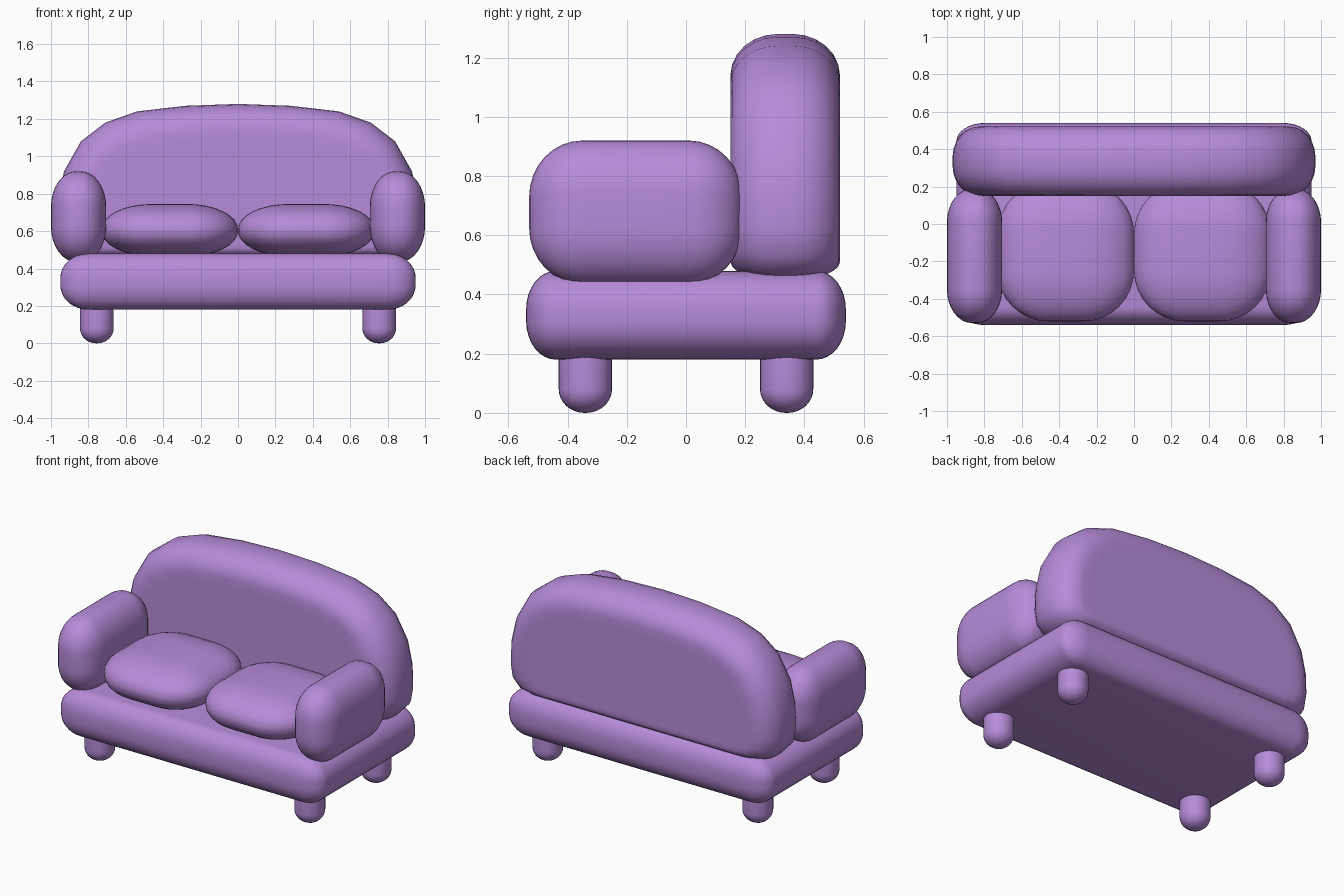
import bpy, bmesh, math
from mathutils import Vector

cube = bpy.data.objects.get("Cube")
if cube:
    bpy.data.objects.remove(cube, do_unlink=True)

fabric = bpy.data.materials.new("lilac_fabric")
fabric.use_nodes = True
LILAC = (0.47, 0.26, 0.70, 1)
fabric.diffuse_color = LILAC
for node in fabric.node_tree.nodes:
    if node.type == 'BSDF_PRINCIPLED':
        node.inputs["Base Color"].default_value = LILAC
        node.inputs["Roughness"].default_value = 0.8


def finish(name, bm):
    """Turn a bmesh into a smooth, coloured object."""
    bmesh.ops.recalc_face_normals(bm, faces=bm.faces[:])
    mesh = bpy.data.meshes.new(name)
    bm.to_mesh(mesh)
    bm.free()
    mesh.materials.append(fabric)
    for poly in mesh.polygons:
        poly.use_smooth = True
    obj = bpy.data.objects.new(name, mesh)
    bpy.context.collection.objects.link(obj)
    return obj


def soft_box(name, low, high, radii, cuts=8):
    """Box between two corners, rounded by a different radius on each axis."""
    low, high = Vector(low), Vector(high)
    centre, half = (low + high) / 2, (high - low) / 2
    bm = bmesh.new()
    bmesh.ops.create_cube(bm, size=2)
    bmesh.ops.subdivide_edges(bm, edges=bm.edges[:], cuts=cuts, use_grid_fill=True)
    gap = 1 / (cuts + 1)
    for v in bm.verts:
        sign = [math.copysign(1, c) for c in v.co]
        # the middle strip of each side becomes its flat part
        n = Vector([s * math.tan((abs(c) - gap) / (1 - gap) * math.pi / 4)
                    for s, c in zip(sign, v.co)]).normalized()
        v.co = [centre[i] + n[i] * radii[i] + sign[i] * (half[i] - radii[i])
                for i in range(3)]
    return finish(name, bm)


def padded_panel(name, outline, centre_y, half_depth, round_y, inset, pivot_z):
    """Outline in the xz plane, given depth and rounded front and back rims."""
    width = max(x for x, z in outline)
    height = max(z for x, z in outline) - pivot_z
    steps = 6
    side = [(half_depth - round_y * (1 - math.sin(a)), inset * (1 - math.cos(a)))
            for a in (math.pi / 2 * i / steps for i in range(steps + 1))]
    side.append((half_depth, inset * 1.4))
    rings = [(-y, s) for y, s in reversed(side)] + side
    bm = bmesh.new()
    loops = []
    for y, s in rings:
        loops.append([bm.verts.new((x * (1 - s / width), centre_y + y,
                                    pivot_z + (z - pivot_z) * (1 - s / height)))
                      for x, z in outline])
    count = len(outline)
    for a, b in zip(loops, loops[1:]):
        for i in range(count):
            j = (i + 1) % count
            bm.faces.new((a[i], a[j], b[j], b[i]))
    bm.faces.new(loops[0])
    bm.faces.new(loops[-1])
    return finish(name, bm)


# Base
soft_box("seat_base", (-0.95, -0.54, 0.18), (0.95, 0.54, 0.48), (0.15, 0.1, 0.13))

# Arched backrest
half_outline = [(0.80, 0.45), (0.90, 0.47), (0.955, 0.53), (0.97, 0.62), (0.965, 0.76),
                (0.93, 0.92), (0.84, 1.08), (0.71, 1.18), (0.54, 1.24), (0.28, 1.27)]
outline = half_outline + [(0, 1.28)] + [(-x, z) for x, z in reversed(half_outline)]
padded_panel("backrest", outline, 0.335, 0.185, 0.16, 0.14, 0.70)

# Arms, cushions and legs on both sides
for label, s in (("left", 1), ("right", -1)):
    def mirrored(name, x0, x1, y0, y1, z0, z1, radii):
        xs = sorted((s * x0, s * x1))
        soft_box(label + "_" + name, (xs[0], y0, z0), (xs[1], y1, z1), radii)

    mirrored("arm", 0.705, 1.0, -0.53, 0.19, 0.435, 0.92, (0.135, 0.18, 0.19))
    mirrored("cushion", 0.0, 0.73, -0.52, 0.22, 0.465, 0.745, (0.27, 0.27, 0.135))
    mirrored("front_leg", 0.665, 0.845, -0.43, -0.25, 0.0, 0.32, (0.088, 0.088, 0.08))
    mirrored("back_leg", 0.665, 0.845, 0.25, 0.43, 0.0, 0.32, (0.088, 0.088, 0.08))
